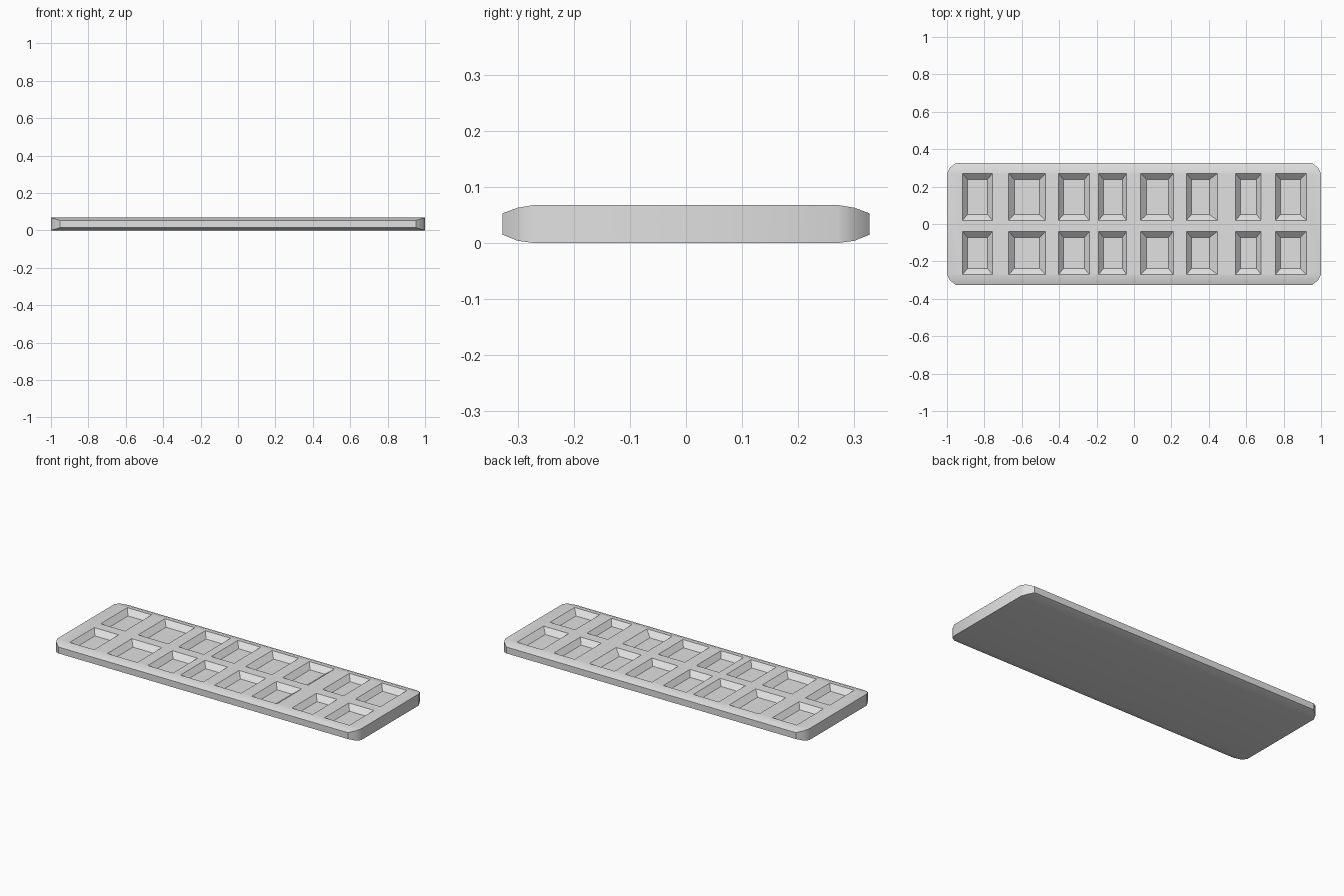
import bpy, bmesh, math

if "Cube" in bpy.data.objects:
    bpy.data.objects.remove(bpy.data.objects["Cube"])

H = 0.068      # slab thickness
DEPTH = 0.03   # pocket depth


def loft(name, rings_list):
    """Closed solids, each made from a stack of equal-sized rings."""
    bm = bmesh.new()
    for rings in rings_list:
        loops = [[bm.verts.new(p) for p in r] for r in rings]
        for a, b in zip(loops, loops[1:]):
            n = len(a)
            for i in range(n):
                bm.faces.new((a[i], a[(i + 1) % n], b[(i + 1) % n], b[i]))
        bm.faces.new(loops[0][::-1])
        bm.faces.new(loops[-1])
    bmesh.ops.recalc_face_normals(bm, faces=bm.faces)
    me = bpy.data.meshes.new(name)
    bm.to_mesh(me)
    bm.free()
    ob = bpy.data.objects.new(name, me)
    bpy.context.collection.objects.link(ob)
    return ob


def apply_boolean(ob, other, operation):
    other.hide_render = True
    m = ob.modifiers.new("cut", 'BOOLEAN')
    m.operation = operation
    m.solver = 'EXACT'
    m.object = other
    bpy.context.view_layer.objects.active = ob
    bpy.ops.object.modifier_apply(modifier=m.name)
    bpy.data.objects.remove(other, do_unlink=True)


# Slab: rounded side profile run along x
half = [(0.27, 0.0), (0.30, 0.004), (0.327, 0.015),
        (0.327, 0.053), (0.30, 0.063), (0.27, H)]
profile = half + [(-y, z) for y, z in reversed(half)]
slab = loft("tray", [[[(x, y, z) for y, z in profile] for x in (-1.1, 1.1)]])

# Plan outline trims the ends and clips the corners
corner = [(1.0, 0.27), (0.985, 0.30), (0.95, 0.328), (0.94, 0.36)]
right = [(x, -y) for x, y in reversed(corner)] + corner
outline = right + [(-x, -y) for x, y in right]
plan = loft("plan_cutter", [[[(x, y, z) for x, y in outline] for z in (-0.1, 0.2)]])
apply_boolean(slab, plan, 'INTERSECT')

# Pockets: outer left, inner left, inner right, outer right
columns = [(-0.917, -0.89, -0.783, -0.757), (-0.67, -0.64, -0.505, -0.473),
           (-0.404, -0.377, -0.265, -0.238), (-0.19, -0.163, -0.062, -0.04),
           (0.035, 0.067, 0.184, 0.21), (0.28, 0.307, 0.404, 0.446),
           (0.543, 0.57, 0.655, 0.68), (0.757, 0.783, 0.89, 0.922)]
rows = [(-0.27, -0.238, -0.072, -0.04), (0.02, 0.05, 0.238, 0.27)]


def pocket(c, r):
    rings = []
    for t in (0.0, 1.2):   # floor, then beyond the top face along the same slope
        x0, x1 = c[1] + (c[0] - c[1]) * t, c[2] + (c[3] - c[2]) * t
        y0, y1 = r[1] + (r[0] - r[1]) * t, r[2] + (r[3] - r[2]) * t
        z = H - DEPTH + DEPTH * t
        rings.append([(x0, y0, z), (x1, y0, z), (x1, y1, z), (x0, y1, z)])
    return rings


cutter = loft("pocket_cutter", [pocket(c, r) for c in columns for r in rows])
apply_boolean(slab, cutter, 'DIFFERENCE')

# Single plain colour
mat = bpy.data.materials.new("light_grey")
mat.diffuse_color = (0.75, 0.75, 0.75, 1)
mat.use_nodes = True
mat.node_tree.nodes["Principled BSDF"].inputs["Base Color"].default_value = mat.diffuse_color
slab.data.materials.clear()
slab.data.materials.append(mat)
for p in slab.data.polygons:
    p.material_index = 0

bpy.ops.object.select_all(action='DESELECT')
slab.select_set(True)
bpy.context.view_layer.objects.active = slab
bpy.ops.object.shade_smooth_by_angle(angle=math.radians(35))
